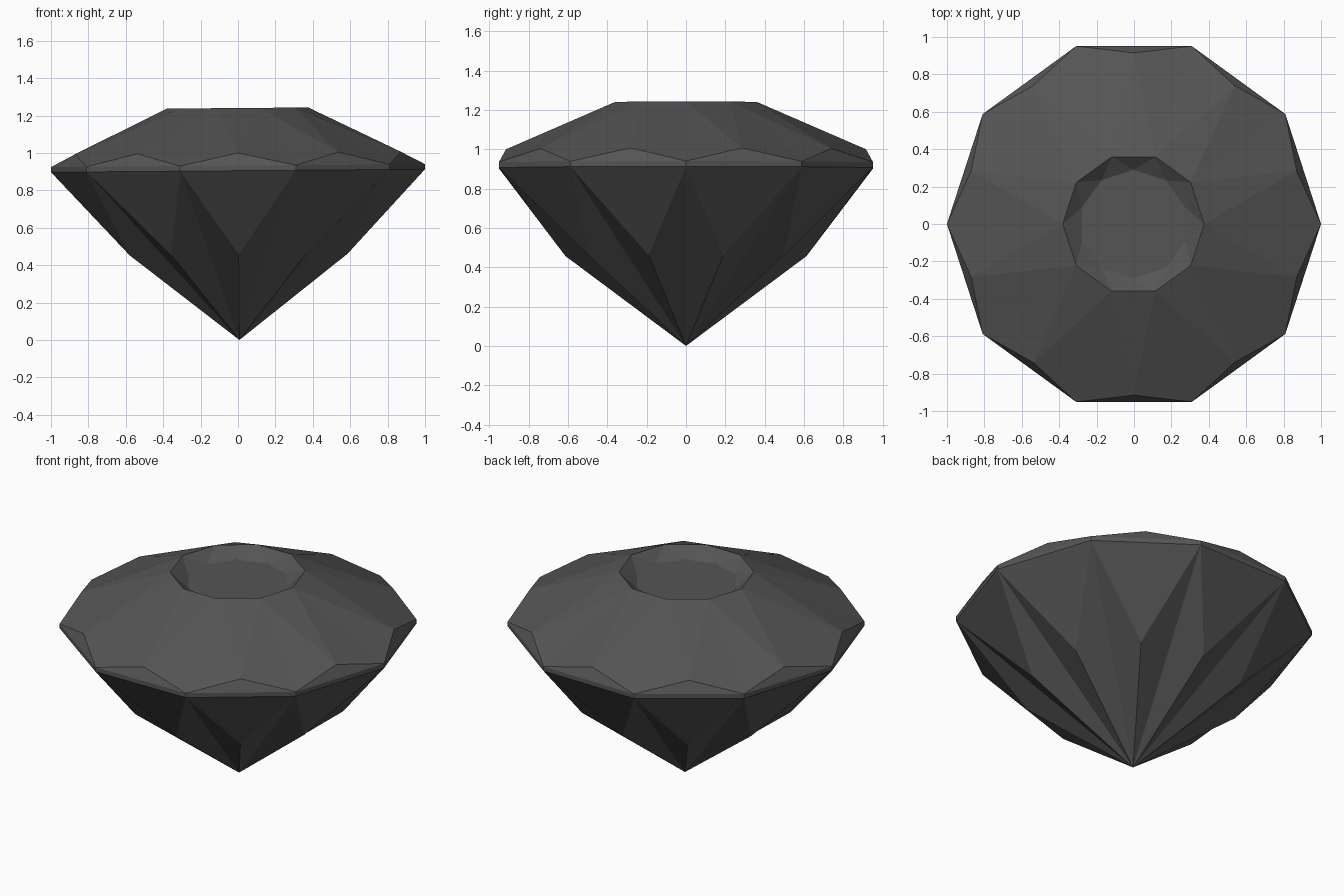
import bpy, bmesh, math
from mathutils import Matrix, Vector

if "Cube" in bpy.data.objects:
    bpy.data.objects.remove(bpy.data.objects["Cube"])

N = 10
bm = bmesh.new()


def ring(radius, z, half_step):
    """Ten points on a circle, optionally turned by half a side."""
    return [bm.verts.new((radius * math.cos((i + half_step) * math.tau / N),
                          radius * math.sin((i + half_step) * math.tau / N), z))
            for i in range(N)]


# Rings of facet corners from bottom to top
tip = bm.verts.new((0, 0, 0))
pavilion = ring(0.613, 0.457, 0.5)
girdle_low = ring(1.0, 0.905, 0)
girdle_top = ring(1.0, 0.932, 0)
crown = ring(0.915, 1.0, 0.5)
table_rim = ring(0.378, 1.24, 0)
table_floor = ring(0.29, 1.18, 0.5)

for i in range(N):
    j = (i + 1) % N
    facets = [
        # Pavilion: ridges at the half steps, creases down to the tip
        (girdle_low[i], pavilion[i], girdle_low[j]),
        (girdle_low[i], tip, pavilion[i]),
        (girdle_low[j], pavilion[i], tip),
        # Girdle band and crown facets
        (girdle_low[i], girdle_low[j], girdle_top[j], girdle_top[i]),
        (girdle_top[i], girdle_top[j], crown[i]),
        (girdle_top[i], crown[i], table_rim[i]),
        (girdle_top[j], table_rim[j], crown[i]),
        (crown[i], table_rim[j], table_rim[i]),
        # Sloping wall of the sunken table
        (table_rim[i], table_rim[j], table_floor[i]),
        (table_rim[j], table_floor[j], table_floor[i]),
    ]
    for f in facets:
        bm.faces.new(f)
bm.faces.new(table_floor)

# The stone leans very slightly to one side
bmesh.ops.rotate(bm, verts=bm.verts, cent=Vector((0, 0, 0.91)),
                 matrix=Matrix.Rotation(-0.008, 3, 'Y'))
bmesh.ops.recalc_face_normals(bm, faces=bm.faces)

mesh = bpy.data.meshes.new("cut_gemstone")
bm.to_mesh(mesh)
bm.free()
gem = bpy.data.objects.new("cut_gemstone", mesh)
bpy.context.collection.objects.link(gem)

# Dark grey stone
mat = bpy.data.materials.new("dark_stone")
mat.diffuse_color = (0.09, 0.09, 0.09, 1)
mat.use_nodes = True
mat.node_tree.nodes["Principled BSDF"].inputs["Base Color"].default_value = mat.diffuse_color
mesh.materials.append(mat)
